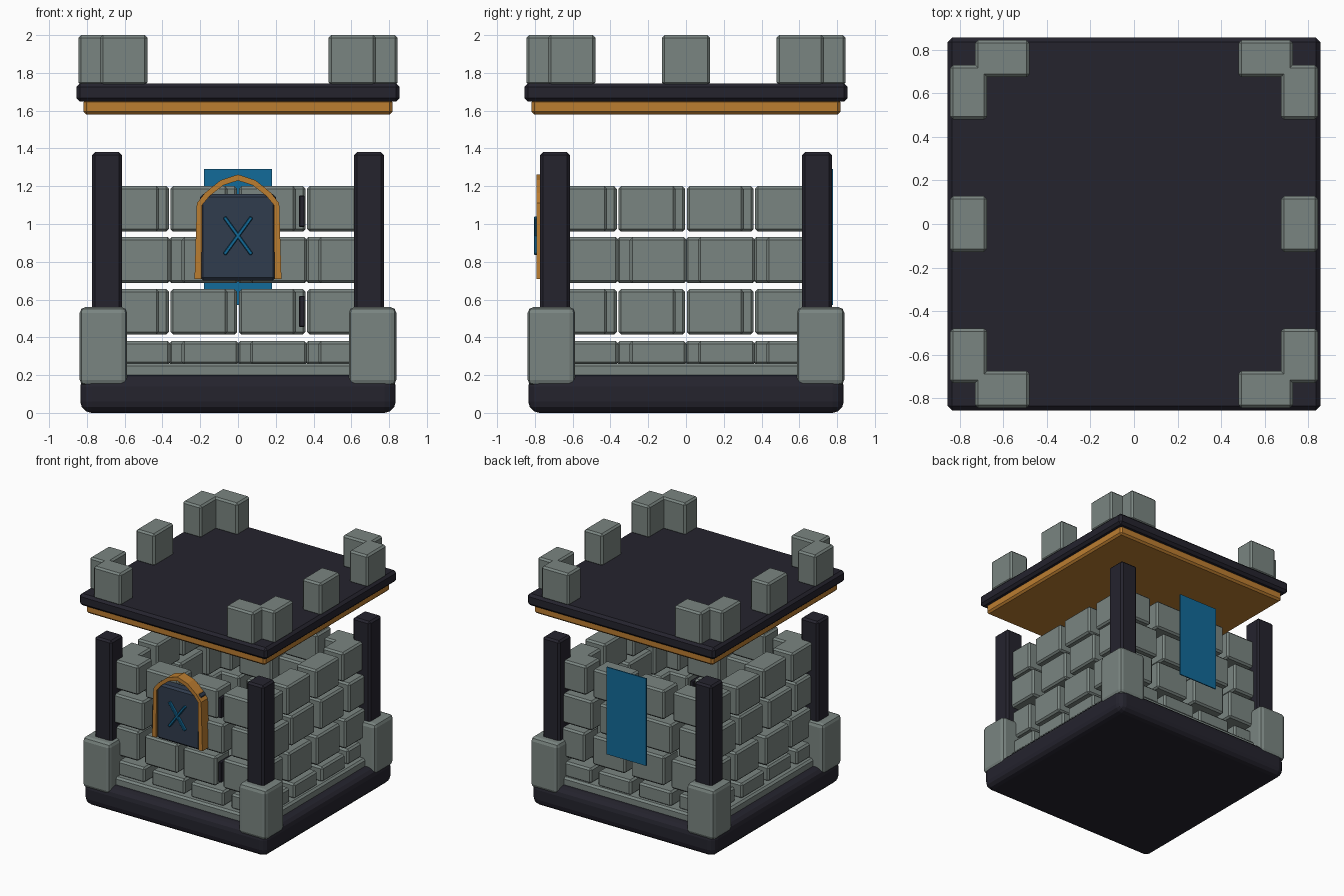
import bpy, bmesh, math, random
from mathutils import Matrix, Vector

if "Cube" in bpy.data.objects:
    bpy.data.objects.remove(bpy.data.objects["Cube"])
random.seed(4)

def material(name, rgb):
    m = bpy.data.materials.new(name)
    m.diffuse_color = (*rgb, 1)
    m.use_nodes = True
    m.node_tree.nodes["Principled BSDF"].inputs["Base Color"].default_value = m.diffuse_color
    return m

DARK = material("dark_timber", (0.018, 0.017, 0.027))
STONE = material("grey_stone", (0.195, 0.235, 0.22))
ORANGE = material("orange_trim", (0.50, 0.205, 0.03))
BLUE = material("blue_cloth", (0.006, 0.145, 0.32))
SLATE = material("slate_panel", (0.03, 0.045, 0.075))

def finish(name, bm, mat):
    bmesh.ops.recalc_face_normals(bm, faces=bm.faces)
    me = bpy.data.meshes.new(name)
    bm.to_mesh(me)
    bm.free()
    me.materials.append(mat)
    ob = bpy.data.objects.new(name, me)
    bpy.context.collection.objects.link(ob)
    return ob

def box(name, x, y, z, mat, bevel=0.0, seg=1, turn=0.0, tilt=0.0):
    """Bevelled box from (min, max) ranges; turn rotates about the world z axis."""
    bm = bmesh.new()
    bmesh.ops.create_cube(bm, size=1)
    size = Vector([r[1] - r[0] for r in (x, y, z)])
    mid = Vector([(r[1] + r[0]) / 2 for r in (x, y, z)])
    bmesh.ops.scale(bm, vec=size, verts=bm.verts)
    if bevel:
        bmesh.ops.bevel(bm, geom=bm.edges[:], offset=bevel, segments=seg,
                        profile=0.5, affect='EDGES')
    bm.transform(Matrix.Rotation(turn, 4, 'Z') @ Matrix.Translation(mid)
                 @ Matrix.Rotation(tilt, 4, 'Y'))
    return finish(name, bm, mat)

# Base slab and stone ledge
box("base", (-.835, .835), (-.835, .835), (0, .2), DARK, 0.06, 3)
box("ledge", (-.75, .75), (-.75, .75), (.17, .262), STONE, 0.015)

# Corner posts and their stone feet
for sx in (-1, 1):
    for sy in (-1, 1):
        def span(s, a, b):
            return tuple(sorted((s * a, s * b)))
        box("post", span(sx, .615, .772), span(sy, .615, .772), (.18, 1.38), DARK, 0.015)
        box("post_foot", span(sx, .587, .838), span(sy, .587, .838), (.145, .56), STONE, 0.03, 2)

# Brick courses: four walls, each a quarter turn of the front one
rows = [(.255, .38), (.415, .655), (.687, .93), (.96, 1.2)]
for wall in range(4):
    for r, zr in enumerate(rows):
        for i in range(4):
            a = -.72 + i * .362 + (0 if r % 2 else .06)
            out = .715 + random.uniform(-.015, .015)
            box("brick", (max(a, -.69), min(a + .302, .69)), (-out, -out + .19), zr,
                STONE, 0.014, 1, wall * math.pi / 2)

# Dark hinges in the front wall joints
for z0 in (.455, .985):
    box("hinge", (.323, .353), (-.72, -.56), (z0, z0 + .165), DARK, 0.004)

# Roof: trim board, slab and battlements
box("roof_trim", (-.818, .818), (-.818, .818), (1.58, 1.66), ORANGE, 0.015)
box("roof_slab", (-.856, .856), (-.856, .856), (1.648, 1.745), DARK, 0.02)
for sx in (-1, 1):
    box("battlement_middle", span(sx, .675, .845), (-.128, .128), (1.735, 2), STONE, 0.014)
    for sy in (-1, 1):
        box("battlement_side", span(sx, .675, .845), span(sy, .48, .73), (1.735, 2), STONE, 0.014)
        box("battlement_end", span(sx, .48, .73), span(sy, .675, .845), (1.735, 2), STONE, 0.014)

# Blue banner on the back
box("back_banner", (-.18, .18), (.768, .777), (.57, 1.29), BLUE)

# Front hatch panel with crossed blue bars
box("hatch_panel", (-.2, .2), (-.782, -.69), (.70, 1.158), SLATE, 0.016)
for s in (-1, 1):
    box("crossed_bar", (-.01, .01), (-.804, -.775), (.815, 1.06), BLUE, 0.004, 1, 0, s * .63)

# Arched orange frame: half profile (outer, inner), mirrored and extruded
outer = [(-.23, .71), (-.218, 1.11), (-.175, 1.165), (-.092, 1.232), (0, 1.262)]
inner = [(-.193, .71), (-.190, 1.10), (-.150, 1.148), (-.078, 1.205), (0, 1.230)]
def mirrored(pts):
    return pts + [(-x, z) for x, z in reversed(pts[:-1])]
bm = bmesh.new()
rings = [[bm.verts.new((x, y, z)) for y, (x, z) in
          ((-.792, o), (-.70, o), (-.70, n), (-.792, n))]
         for o, n in zip(mirrored(outer), mirrored(inner))]
for p, q in zip(rings, rings[1:]):
    for k in range(4):
        bm.faces.new((p[k], p[(k + 1) % 4], q[(k + 1) % 4], q[k]))
bm.faces.new(rings[0])
bm.faces.new(rings[-1][::-1])
finish("hatch_frame", bm, ORANGE)
